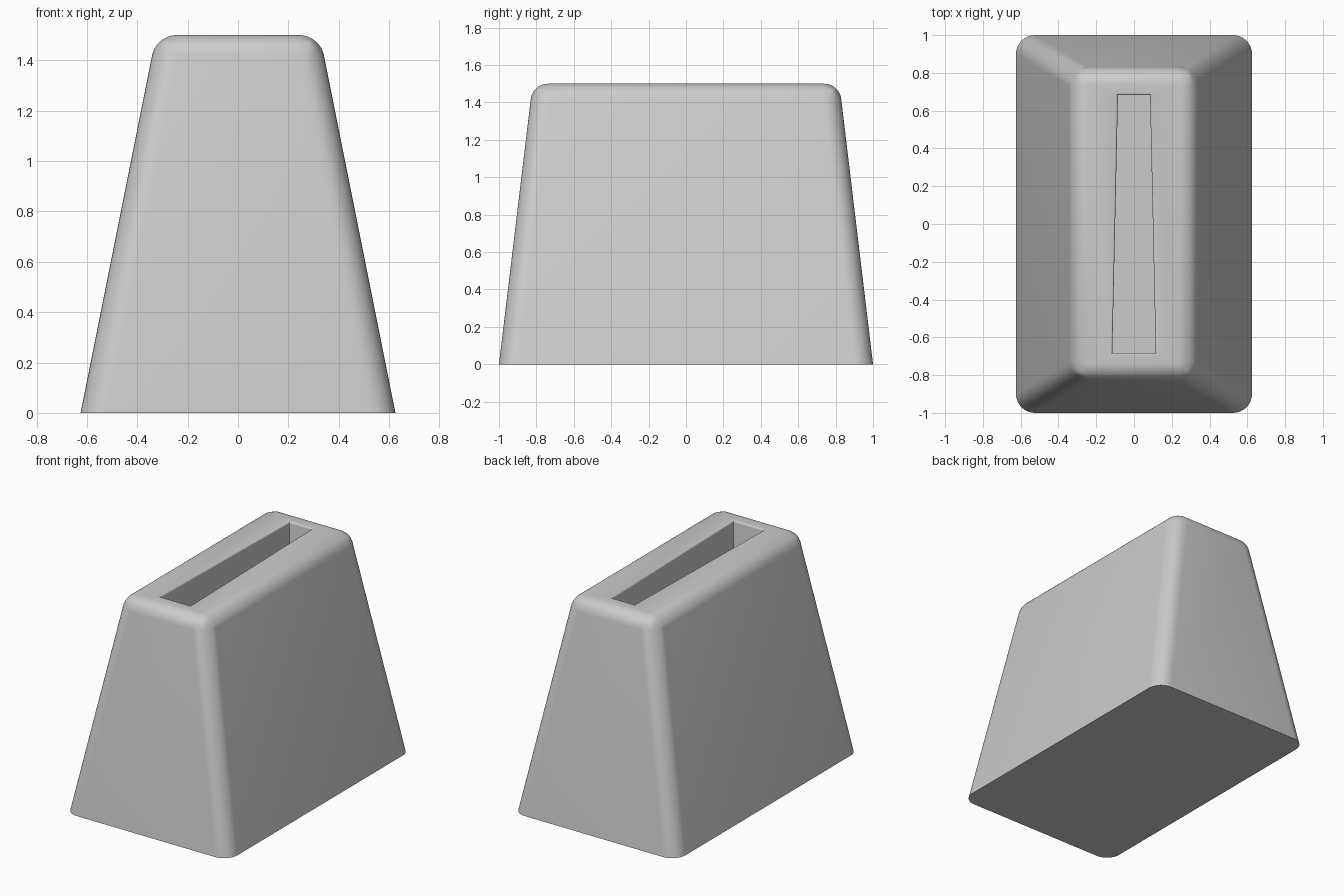
import bpy
import bmesh
import math

old = bpy.data.objects.get("Cube")
if old:
    bpy.data.objects.remove(old, do_unlink=True)

HEIGHT = 1.5
SLOT_FLOOR = 0.5
RIM = 0.012

grey = bpy.data.materials.new("light_grey")
grey.use_nodes = True
grey.diffuse_color = (0.6, 0.6, 0.6, 1)
grey.node_tree.nodes["Principled BSDF"].inputs["Base Color"].default_value = (0.6, 0.6, 0.6, 1)


def rectangle(front, back, half_length, z):
    """Four corners of a centred outline, its front and back half widths given."""
    return [(-front, -half_length, z), (front, -half_length, z),
            (back, half_length, z), (-back, half_length, z)]


def loft(name, outlines):
    """Skin a closed solid through stacked outlines."""
    bm = bmesh.new()
    rings = [[bm.verts.new(p) for p in outline] for outline in outlines]
    bm.faces.new(rings[0][::-1])
    bm.faces.new(rings[-1])
    for low, high in zip(rings, rings[1:]):
        for i in range(4):
            j = (i + 1) % 4
            bm.faces.new((low[i], low[j], high[j], high[i]))
    bmesh.ops.recalc_face_normals(bm, faces=bm.faces)
    mesh = bpy.data.meshes.new(name)
    bm.to_mesh(mesh)
    bm.free()
    mesh.materials.append(grey)
    obj = bpy.data.objects.new(name, mesh)
    bpy.context.collection.objects.link(obj)
    return obj


# Tapered block, with rounded sides and top rim
block = loft("tapered_block", [rectangle(0.625, 0.625, 1.0, 0),
                               rectangle(0.325, 0.325, 0.82, HEIGHT)])
weights = block.data.attributes.new("bevel_weight_edge", "FLOAT", "EDGE")
for edge in block.data.edges:
    heights = [block.data.vertices[v].co.z for v in edge.vertices]
    if max(heights) > 0:
        weights.data[edge.index].value = 0.8 if min(heights) > 0 else 1.0
rounding = block.modifiers.new("rounding", "BEVEL")
rounding.limit_method = "WEIGHT"
rounding.width = 0.1
rounding.segments = 10

# Slot cutter, narrower at the back and flared into a small rounded rim
outlines = [rectangle(0.115, 0.085, 0.682, SLOT_FLOOR)]
for step in range(5):
    angle = step / 4 * math.pi / 2
    flare = RIM * (1 - math.cos(angle))
    z = HEIGHT - RIM + RIM * math.sin(angle)
    outlines.append(rectangle(0.115 + flare, 0.085 + flare, 0.682 + flare, z))
outlines.append(rectangle(0.115 + RIM, 0.085 + RIM, 0.682 + RIM, HEIGHT + 0.1))
cutter = loft("slot_cutter", outlines)
cutter.hide_render = True

slot = block.modifiers.new("slot", "BOOLEAN")
slot.operation = "DIFFERENCE"
slot.solver = "EXACT"
slot.object = cutter

# Bake the shape, drop the cutter and smooth the rounded edges
bpy.ops.object.select_all(action="DESELECT")
block.select_set(True)
bpy.context.view_layer.objects.active = block
for name in ("rounding", "slot"):
    bpy.ops.object.modifier_apply(modifier=name)
bpy.data.objects.remove(cutter, do_unlink=True)
bpy.ops.object.shade_smooth_by_angle(angle=math.radians(35))
